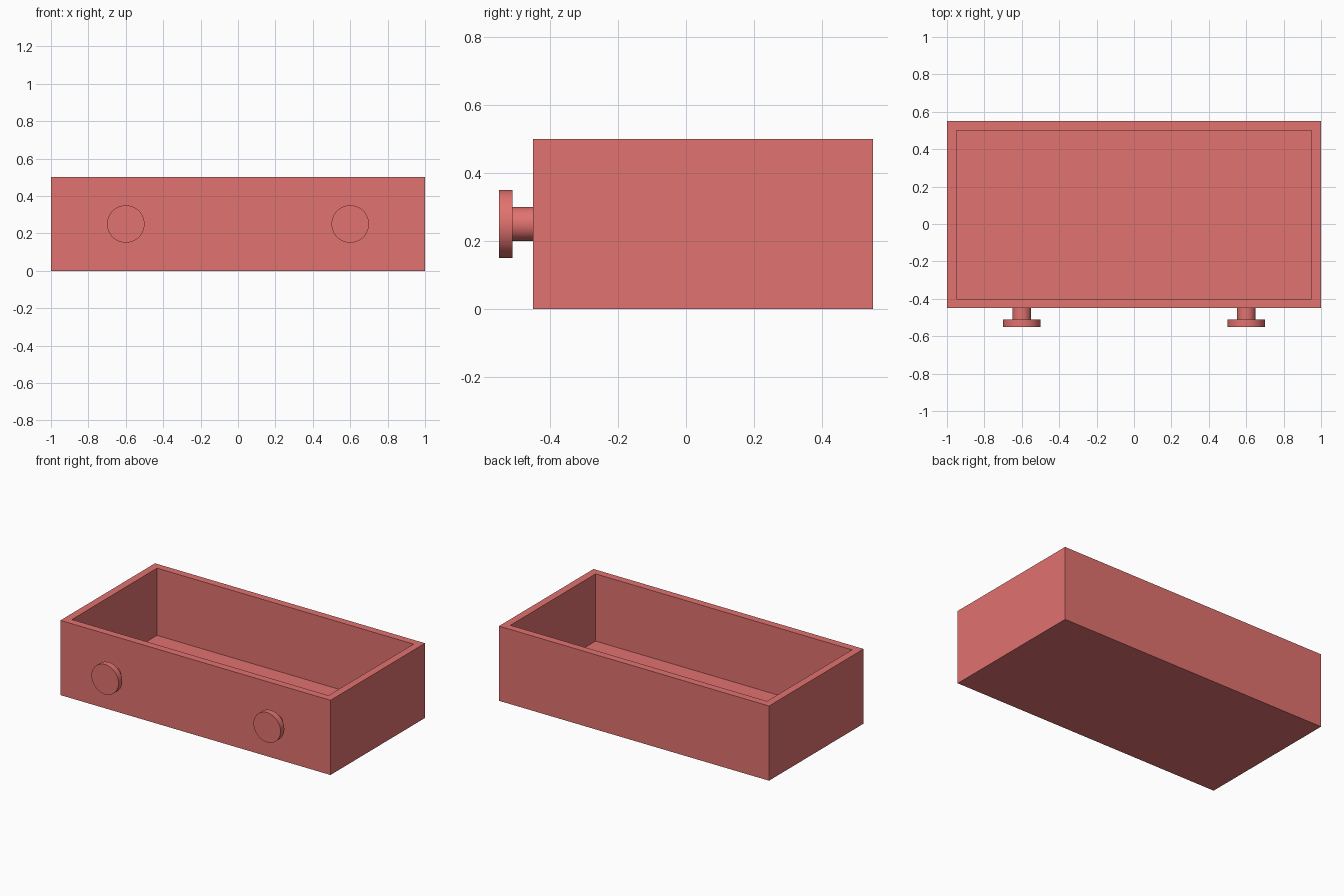
import bpy, bmesh, math
from mathutils import Matrix, Vector

if "Cube" in bpy.data.objects:
    bpy.data.objects.remove(bpy.data.objects["Cube"])

red = bpy.data.materials.new("red_paint")
red.diffuse_color = (0.75, 0.17, 0.16, 1)
red.use_nodes = True
red.node_tree.nodes["Principled BSDF"].inputs["Base Color"].default_value = red.diffuse_color


def make_object(name, bm):
    bmesh.ops.recalc_face_normals(bm, faces=bm.faces)
    mesh = bpy.data.meshes.new(name)
    bm.to_mesh(mesh)
    bm.free()
    mesh.materials.append(red)
    obj = bpy.data.objects.new(name, mesh)
    bpy.context.collection.objects.link(obj)
    return obj


# Drawer box: solid block with its top inset and pushed down to the floor
WALL, DEPTH = 0.05, 0.45
bm = bmesh.new()
bmesh.ops.create_cube(bm, size=1)
bmesh.ops.scale(bm, vec=(2, 1, 0.5), verts=bm.verts)
bmesh.ops.translate(bm, vec=(0, 0.05, 0.25), verts=bm.verts)
bm.normal_update()
top = max(bm.faces, key=lambda f: f.calc_center_median().z)
bmesh.ops.inset_region(bm, faces=[top], thickness=WALL, use_even_offset=True)
floor = bmesh.ops.extrude_discrete_faces(bm, faces=[top])["faces"][0]
bmesh.ops.translate(bm, vec=(0, 0, -DEPTH), verts=floor.verts)
make_object("drawer_box", bm)

# Knobs: (radius, y) profile spun around the y axis
PROFILE = [(0.05, -0.45), (0.05, -0.51), (0.10, -0.51), (0.10, -0.55)]
SIDES = 64


def make_knob(name, x):
    bm = bmesh.new()
    rings = []
    for r, y in PROFILE:
        rings.append([bm.verts.new((x + r * math.cos(a), y, 0.25 + r * math.sin(a)))
                      for a in (2 * math.pi * i / SIDES for i in range(SIDES))])
    for a, b in zip(rings, rings[1:]):
        for i in range(SIDES):
            j = (i + 1) % SIDES
            bm.faces.new((a[i], a[j], b[j], b[i]))
    bm.faces.new(rings[0])
    bm.faces.new(rings[-1])
    obj = make_object(name, bm)
    bpy.ops.object.select_all(action='DESELECT')
    obj.select_set(True)
    bpy.context.view_layer.objects.active = obj
    bpy.ops.object.shade_smooth_by_angle(angle=math.radians(30))


for side, x in (("left", -0.6), ("right", 0.6)):
    make_knob(side + "_knob", x)
